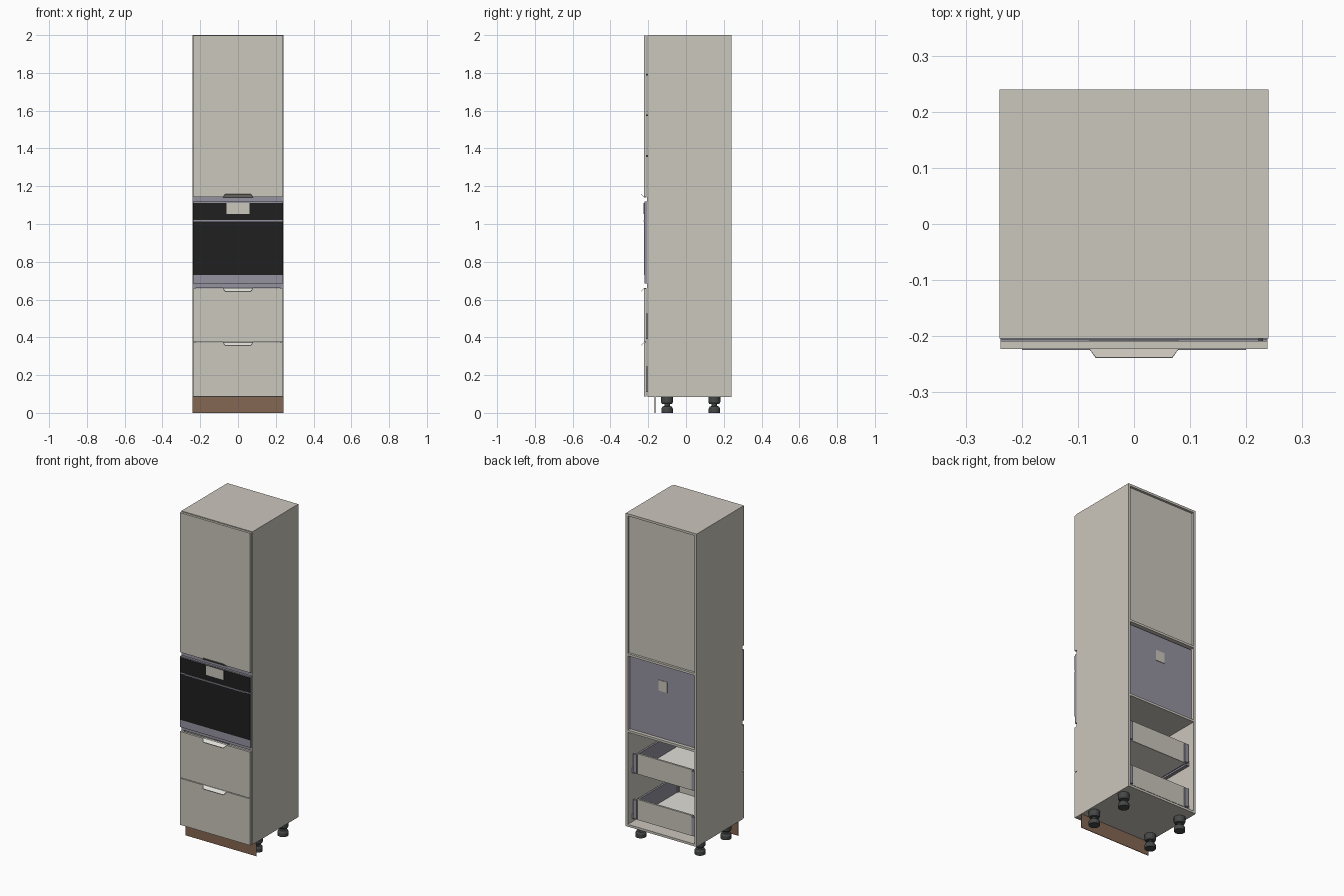
import bpy, bmesh, math

if "Cube" in bpy.data.objects:
    bpy.data.objects.remove(bpy.data.objects["Cube"])


def material(name, r, g, b):
    m = bpy.data.materials.new(name)
    m.diffuse_color = (r, g, b, 1)
    m.use_nodes = True
    m.node_tree.nodes["Principled BSDF"].inputs["Base Color"].default_value = m.diffuse_color
    return m


BEIGE = material("beige laminate", 0.60, 0.57, 0.51)
WHITE = material("off white", 0.74, 0.73, 0.68)
GREY = material("blue grey metal", 0.30, 0.29, 0.35)
BLACK = material("black glass", 0.014, 0.014, 0.014)
BROWN = material("brown plinth", 0.23, 0.135, 0.085)
DARK = material("dark plastic", 0.06, 0.065, 0.062)


def finish(name, bm, mat):
    bmesh.ops.recalc_face_normals(bm, faces=bm.faces)
    me = bpy.data.meshes.new(name)
    bm.to_mesh(me)
    bm.free()
    ob = bpy.data.objects.new(name, me)
    bpy.context.collection.objects.link(ob)
    me.materials.append(mat)
    return ob


def box(name, x, y, z, mat):
    """Box from (min, max) ranges."""
    bm = bmesh.new()
    bmesh.ops.create_cube(bm, size=1)
    for v in bm.verts:
        v.co = [r[0] + (c + 0.5) * (r[1] - r[0]) for c, r in zip(v.co, (x, y, z))]
    return finish(name, bm, mat)


def tab_handle(name, z, direction):
    """Thin lip on a front's edge, sloping outward to a narrower edge."""
    bm = bmesh.new()
    rows = [(0.08, -0.208, z), (0.08, -0.222, z), (0.068, -0.2385, z + direction * 0.016)]
    pts = [[bm.verts.new((s * w, y, h)) for s in (-1, 1)] for w, y, h in rows]
    for a, b in zip(pts, pts[1:]):
        bm.faces.new((a[0], a[1], b[1], b[0]))
    ob = finish(name, bm, WHITE if direction < 0 else BEIGE)
    mod = ob.modifiers.new("thickness", "SOLIDIFY")
    mod.thickness = 0.002
    mod.offset = 0


def leg(name, x, y):
    """Turned levelling foot: wide foot, narrow stem, wide socket."""
    bm = bmesh.new()
    profile = [(0, 0), (0.031, 0), (0.031, 0.022), (0.024, 0.034), (0.014, 0.036),
               (0.014, 0.046), (0.027, 0.048), (0.032, 0.058), (0.032, 0.085), (0, 0.085)]
    vs = [bm.verts.new((r, 0, z)) for r, z in profile]
    es = [bm.edges.new(p) for p in zip(vs, vs[1:])]
    bmesh.ops.spin(bm, geom=vs + es, axis=(0, 0, 1), cent=(0, 0, 0),
                   angle=math.tau, steps=16, use_duplicate=False)
    bmesh.ops.remove_doubles(bm, verts=bm.verts, dist=0.0005)
    finish(name, bm, DARK).location = (x, y, 0)


W, T = 0.24, 0.014
IN = W - T
FRONT, BACK = -0.204, 0.24

# Carcass: sides, top, bottom, fixed shelves and the upper back panel
for side, s in (("left", -1), ("right", 1)):
    box(side + "_side_panel", sorted((s * IN, s * W)), (FRONT, BACK), (0.085, 2.0), BEIGE)
box("top_panel", (-IN, IN), (FRONT, BACK), (1.986, 2.0), BEIGE)
box("bottom_panel", (-IN, IN), (FRONT, BACK), (0.085, 0.099), BEIGE)
box("oven_shelf", (-IN, IN), (FRONT, BACK), (0.662, 0.676), BEIGE)
box("upper_compartment_floor", (-IN, IN), (FRONT, BACK), (1.13, 1.144), BEIGE)
box("upper_back_panel", (-IN, IN), (0.222, 0.226), (1.144, 1.986), BEIGE)
for i, z in enumerate((1.36, 1.575, 1.79)):
    box(f"inner_shelf_{i}", (-IN, IN), (-0.18, 0.22), (z - 0.007, z + 0.007), BEIGE)
    box(f"shelf_bumper_{i}", (0.222, 0.23), (-0.21, FRONT), (z - 0.004, z + 0.004), DARK)

# Fronts with lip handles
FRONTS = (("upper_door", 1.143, 1.997, 1.142, 1), ("upper_drawer_front", 0.376, 0.658, 0.659, -1),
          ("lower_drawer_front", 0.087, 0.372, 0.373, -1))
for name, z0, z1, hz, d in FRONTS:
    box(name, (-0.238, 0.238), (-0.2225, -0.2085), (z0, z1), BEIGE)
    tab_handle(name + "_handle", hz, d)

# Drawer boxes behind the fronts
for name, z in (("lower", 0.11), ("upper", 0.39)):
    for side, s in (("left", -1), ("right", 1)):
        box(f"{name}_drawer_{side}_wall", sorted((s * 0.196, s * 0.208)), (-0.205, 0.2), (z + 0.02, z + 0.125), GREY)
        box(f"{name}_drawer_{side}_runner", sorted((s * 0.205, s * IN)), (-0.19, 0.2), (z + 0.01, z + 0.04), GREY)
        box(f"{name}_drawer_{side}_front_bracket", sorted((s * 0.19, s * 0.215)), (-0.2085, -0.195), (z, z + 0.135), GREY)
        box(f"{name}_drawer_{side}_back_bracket", sorted((s * 0.185, s * 0.21)), (0.2, 0.213), (z + 0.02, z + 0.135), GREY)
    box(f"{name}_drawer_floor", (-0.197, 0.197), (-0.205, 0.2), (z + 0.015, z + 0.027), WHITE)
    box(f"{name}_drawer_back", (-0.19, 0.19), (0.195, 0.207), (z + 0.015, z + 0.14), BEIGE)

# Built-in oven: body, front frame, glass, control strip, display, grip
box("oven_body", (-IN + 0.002, IN - 0.002), (-0.2, 0.222), (0.678, 1.124), GREY)
box("oven_front_frame", (-0.238, 0.238), (-0.2205, FRONT), (0.684, 1.118), GREY)
for name, z in (("lower", (0.662, 0.684)), ("upper", (1.118, 1.142))):
    box(name + "_oven_trim", (-0.238, 0.238), (-0.2065, FRONT), z, GREY)
box("oven_door_glass", (-0.238, 0.238), (-0.2225, -0.2205), (0.73, 1.012), BLACK)
box("oven_control_strip", (-0.238, 0.238), (-0.2225, -0.2205), (1.02, 1.112), BLACK)
box("oven_display", (-0.06, 0.06), (-0.224, -0.2225), (1.052, 1.11), BEIGE)
box("oven_door_grip", (-0.2, 0.2), (-0.2245, -0.2205), (1.012, 1.018), GREY)
box("oven_rear_plate", (-0.03, 0.03), (0.222, 0.225), (0.965, 1.03), BEIGE)

# Plinth and feet
box("plinth", (-0.24, 0.24), (-0.166, -0.162), (0, 0.085), BROWN)
for sx, xn in ((-0.2, "left"), (0.2, "right")):
    for y, yn in ((-0.1, "front"), (0.15, "back")):
        leg(f"{yn}_{xn}_foot", sx, y)
